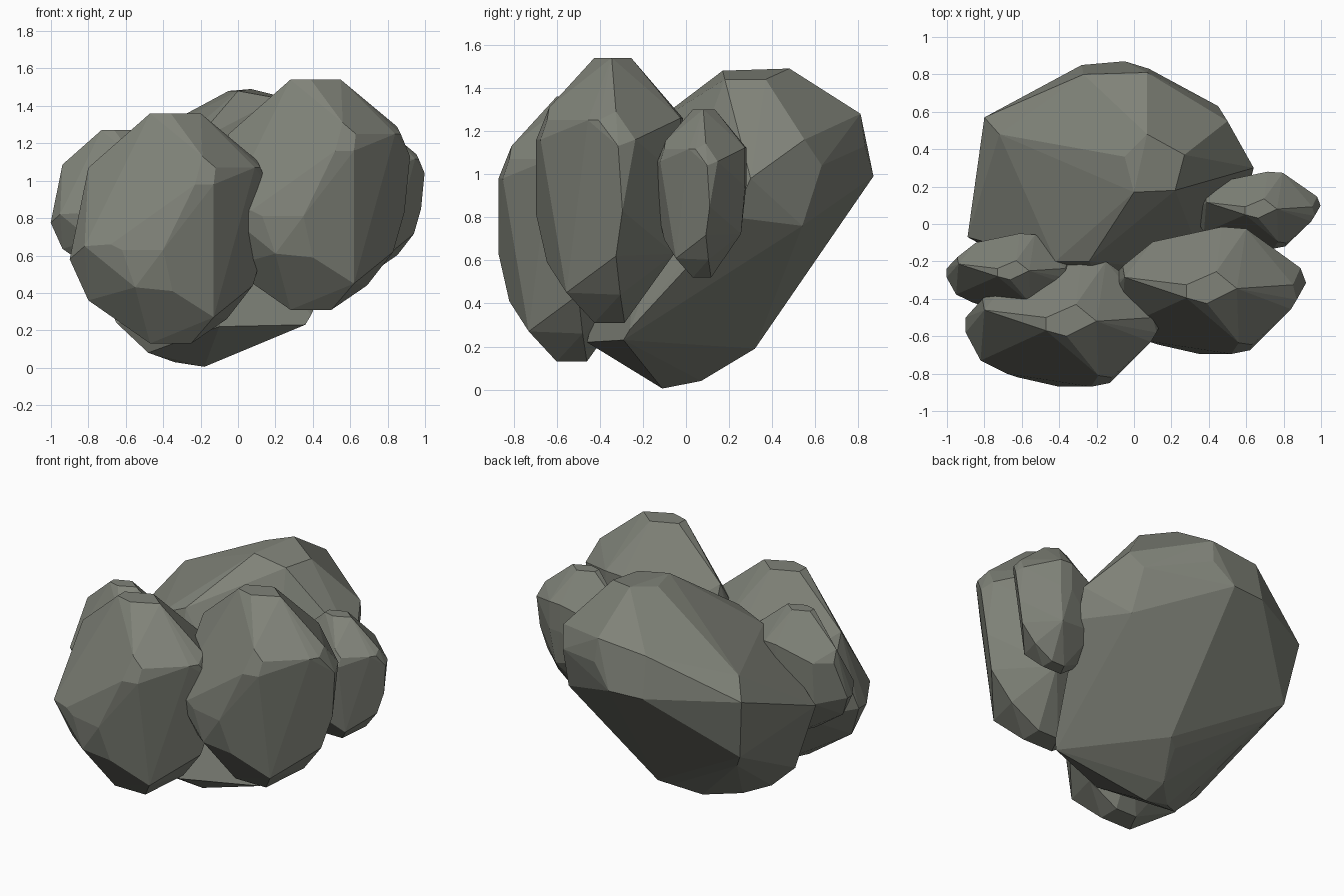
import bpy, bmesh, math
from mathutils import Vector

# Corner points of the tall boulder shared by four lumps
BOULDER = [
    (-.47, -.50, 1.36), (-.47, -.57, 1.36), (-.36, -.60, 1.36), (-.20, -.52, 1.36), (-.31, -.43, 1.36),
    (-.19, -.81, 1.13), (-.12, -.82, 1.07), (.09, -.63, 1.07), (.12, -.58, 1.07), (.10, -.50, 1.11),
    (-.23, -.87, .98), (-.13, -.85, .98), (-.40, -.87, .63), (-.62, -.82, .63), (-.68, -.80, .66),
    (-.80, -.46, 1.07), (-.81, -.40, .95), (-.82, -.73, .65),
    (-.90, -.50, .58), (-.90, -.58, .58), (-.80, -.57, .36), (-.55, -.82, .43),
    (-.35, -.82, .41), (-.13, -.73, .27), (-.47, -.60, .13), (-.25, -.60, .13),
    (-.25, -.46, .13), (-.40, -.46, .13), (.08, -.50, .44), (-.06, -.48, .26),
    (.14, -.41, .98), (.17, -.49, .95), (.14, -.47, .65),
    (-.28, -.19, 1.08), (-.15, -.20, 1.08), (-.28, -.19, .80), (-.15, -.20, .80), (-.20, -.23, .45),
    (-.65, -.27, .95), (-.65, -.30, .52),
]
TOP = Vector((-.35, -.52, 1.36))   # centre of the boulder's flat top

# Corner points of the broad leaning boulder at the back
BACK = [
    (-.05, .36, 1.48), (.07, .48, 1.49), (.27, .37, 1.44), (.22, .18, 1.44), (0, .17, 1.48),
    (-.27, .80, 1.25), (.07, .81, 1.28), (.08, .83, 1.13), (-.05, .87, .99), (-.28, .85, .99),
    (-.35, .81, .98), (-.72, .48, 1.12), (-.80, .57, 1.0), (-.70, .62, 1.02), (.45, .63, 1.04),
    (.47, .54, .76), (.50, .55, 1.16), (.64, .30, .98), (.62, .22, .80), (-.85, .26, .88),
    (-.89, -.07, .76), (-.74, .50, .60), (-.67, .43, .50), (-.02, .32, .19), (-.09, .27, .16),
    (-.17, .07, .04), (-.18, -.11, .005), (-.34, -.10, .03), (-.48, -.20, .08), (-.65, -.20, .24),
    (-.10, -.46, .22), (.36, -.29, .23), (.39, -.26, .28), (-.24, -.20, 1.20), (-.42, -.20, 1.12),
]

# Dark stone colour
stone = bpy.data.materials.new("stone")
stone.diffuse_color = (.215, .225, .19, 1)


def rock(name, pts):
    """Faceted convex rock from its corner points."""
    bm = bmesh.new()
    for p in pts:
        bm.verts.new(p)
    bmesh.ops.convex_hull(bm, input=bm.verts[:])
    bmesh.ops.delete(bm, geom=[v for v in bm.verts if not v.link_faces], context='VERTS')
    bmesh.ops.dissolve_limit(bm, angle_limit=math.radians(5), verts=bm.verts[:], edges=bm.edges[:])
    bmesh.ops.recalc_face_normals(bm, faces=bm.faces[:])
    mesh = bpy.data.meshes.new(name)
    bm.to_mesh(mesh)
    bm.free()
    mesh.materials.append(stone)
    ob = bpy.data.objects.new(name, mesh)
    bpy.context.collection.objects.link(ob)


def boulder(name, top, scale=(1, 1, 1)):
    """Copy of the tall boulder with its flat top centred at the given point."""
    rock(name, [[top[i] + (p[i] - TOP[i]) * scale[i] for i in range(3)] for p in BOULDER])


# Big back boulder
rock("back_boulder", BACK)

# Two large front boulders and two small side ones
SMALL = (.63, .605, .634)
boulder("front_left_boulder", TOP)
boulder("front_right_boulder", (.40, -.345, 1.54))
boulder("small_left_boulder", (-.655, -.25, 1.27), SMALL)
boulder("small_right_boulder", (.67, .08, 1.30), SMALL)
